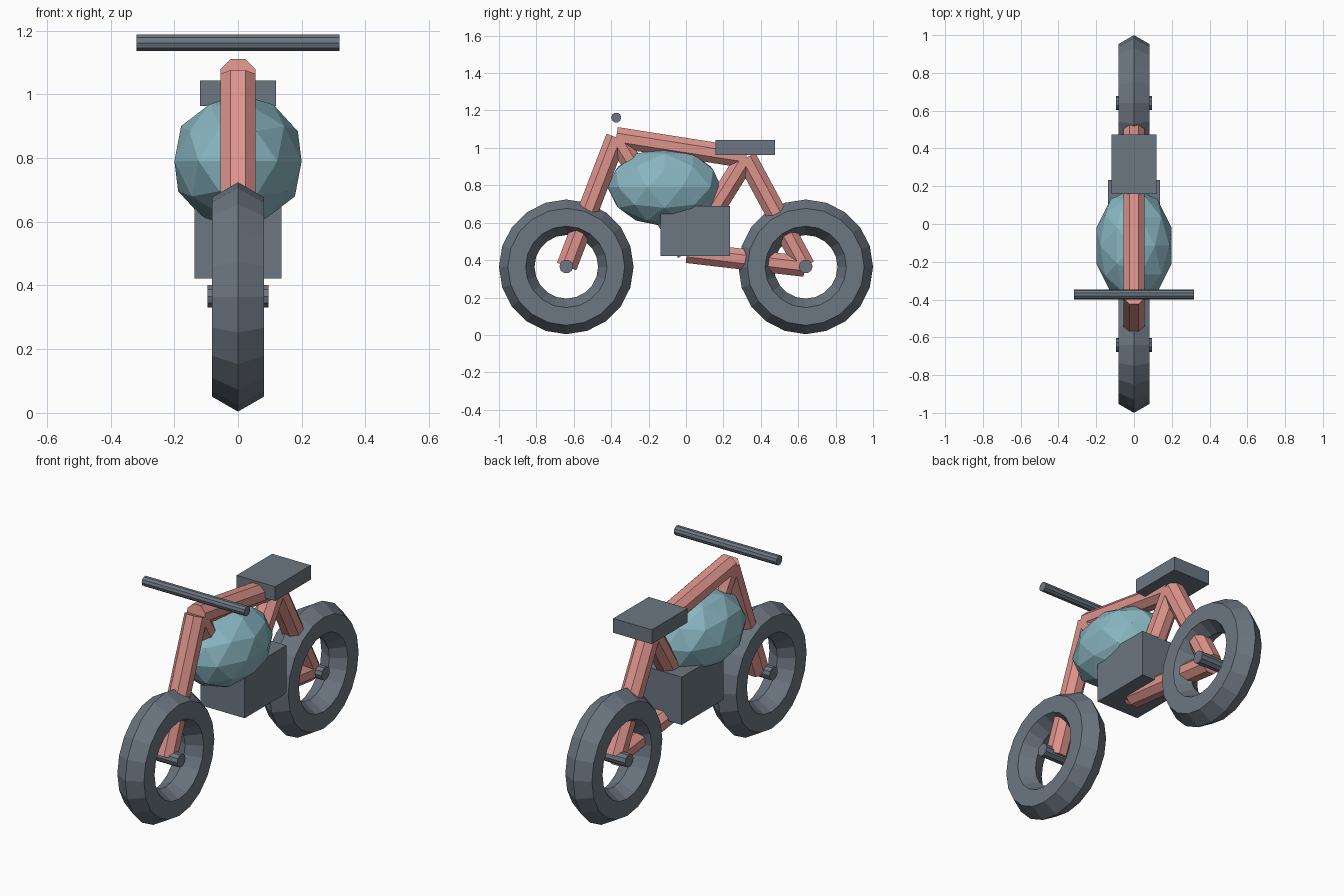
import bpy
import math
from mathutils import Matrix

if "Cube" in bpy.data.objects:
    bpy.data.objects.remove(bpy.data.objects["Cube"])


def material(name, rgb):
    m = bpy.data.materials.new(name)
    m.diffuse_color = (*rgb, 1)
    m.use_nodes = True
    m.node_tree.nodes["Principled BSDF"].inputs["Base Color"].default_value = m.diffuse_color
    return m


GREY = material("slate grey", (0.150, 0.180, 0.219))
PINK = material("salmon pink", (0.730, 0.296, 0.262))
TEAL = material("soft teal", (0.254, 0.475, 0.545))


def finish(name, mat):
    ob = bpy.context.object
    ob.name = name
    ob.data.materials.append(mat)
    return ob


def box(name, mat, lo, hi):
    bpy.ops.mesh.primitive_cube_add(size=1)
    size = [b - a for a, b in zip(lo, hi)]
    mid = [(a + b) / 2 for a, b in zip(lo, hi)]
    bpy.context.object.data.transform(
        Matrix.Translation(mid) @ Matrix.Diagonal((*size, 1)))
    return finish(name, mat)


def rod(name, mat, y, z, radius, half):
    # round bar lying across the model
    bpy.ops.mesh.primitive_cylinder_add(vertices=10, radius=radius, depth=2 * half,
                                        location=(0, y, z), rotation=(0, math.pi / 2, 0))
    return finish(name, mat)


def tube(name, a, b):
    # eight-sided frame tube between two (y, z) points, flat side outward
    dy, dz = b[0] - a[0], b[1] - a[1]
    bpy.ops.mesh.primitive_cylinder_add(vertices=8, radius=0.06, depth=math.hypot(dy, dz))
    bpy.context.object.data.transform(
        Matrix.Translation((0, (a[0] + b[0]) / 2, (a[1] + b[1]) / 2))
        @ Matrix.Rotation(math.atan2(-dy, dz), 4, 'X')
        @ Matrix.Rotation(math.pi / 8, 4, 'Z'))
    return finish(name, PINK)


# wheels and axles
for side, y in (("front", -0.64), ("rear", 0.64)):
    bpy.ops.mesh.primitive_torus_add(major_radius=0.265, minor_radius=0.095,
                                     major_segments=20, minor_segments=6,
                                     location=(0, y, 0.364), rotation=(0, math.pi / 2, 0))
    finish(side + "_wheel", GREY)
    rod(side + "_axle", GREY, y, 0.366, 0.037, 0.096)

# frame
FRONT, REAR = (-0.638, 0.366), (0.635, 0.366)
HEAD, SADDLE, CRANK = (-0.373, 1.056), (0.322, 0.947), (0.005, 0.44)
tube("front_fork", FRONT, HEAD)
tube("top_tube", HEAD, SADDLE)
tube("down_tube", HEAD, CRANK)
tube("seat_tube", CRANK, SADDLE)
tube("lower_rear_tube", CRANK, REAR)
tube("upper_rear_tube", SADDLE, REAR)

# handlebar
rod("handlebar", GREY, -0.373, 1.162, 0.027, 0.318)

# fuel tank
bpy.ops.mesh.primitive_ico_sphere_add(subdivisions=2, radius=1)
bpy.context.object.data.transform(
    Matrix.Translation((0, -0.115, 0.79)) @ Matrix.Diagonal((0.21, 0.305, 0.21, 1)))
finish("fuel_tank", TEAL)

# engine and seat
box("engine", GREY, (-0.137, -0.136, 0.422), (0.137, 0.234, 0.69))
box("seat", GREY, (-0.12, 0.159, 0.963), (0.12, 0.475, 1.043))
